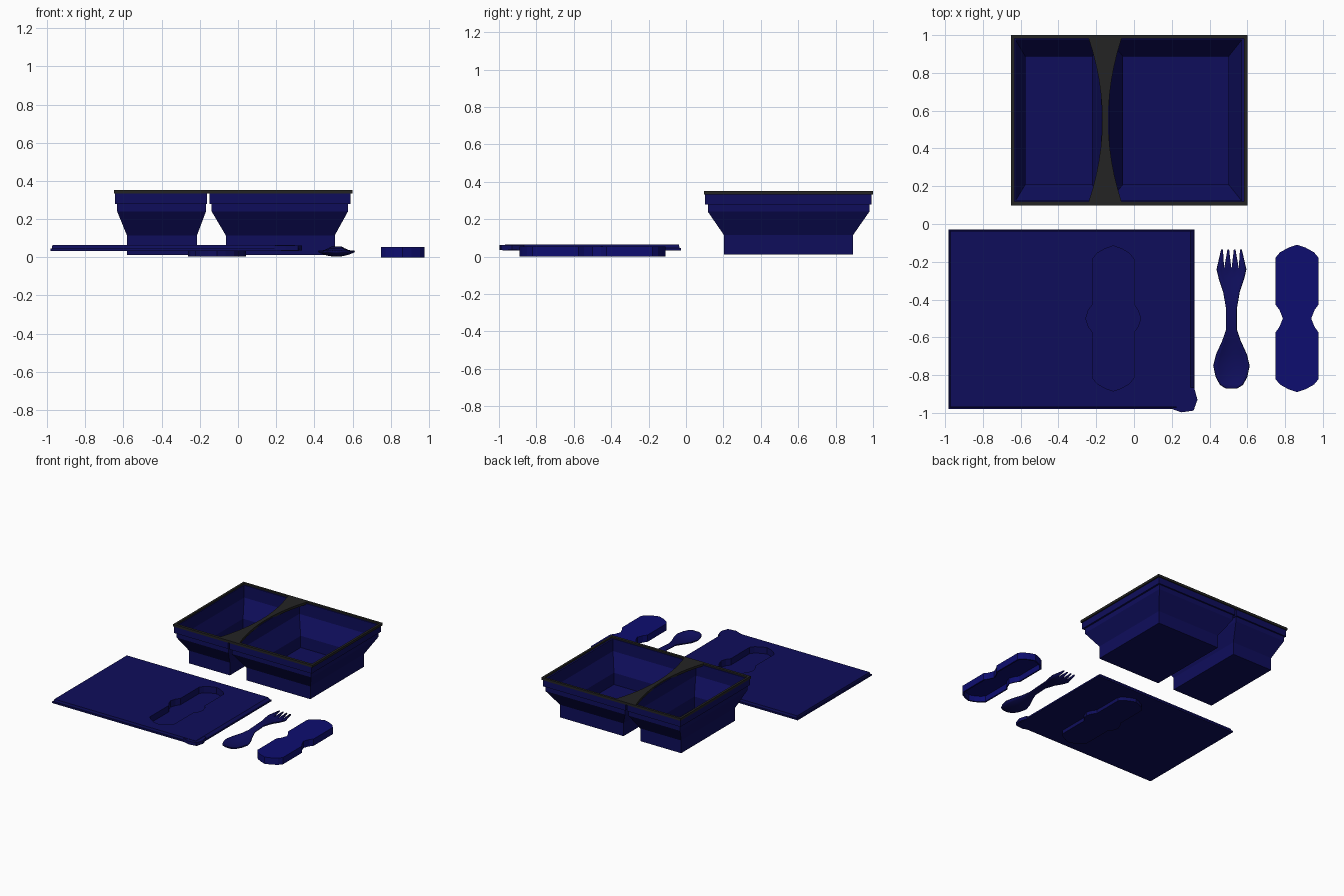
import bpy, bmesh

cube = bpy.data.objects.get("Cube")
if cube:
    bpy.data.objects.remove(cube, do_unlink=True)


def material(name, rgb):
    m = bpy.data.materials.new(name)
    m.use_nodes = True
    m.diffuse_color = (*rgb, 1)
    m.node_tree.nodes["Principled BSDF"].inputs["Base Color"].default_value = (*rgb, 1)
    return m


NAVY = material("navy plastic", (0.0045, 0.0042, 0.105))
BLUE = material("bright blue plastic", (0.004, 0.004, 0.16))
GREY = material("charcoal rim", (0.017, 0.017, 0.017))


def finish(name, bm, mat):
    bmesh.ops.recalc_face_normals(bm, faces=bm.faces)
    me = bpy.data.meshes.new(name)
    bm.to_mesh(me)
    bm.free()
    me.materials.append(mat)
    ob = bpy.data.objects.new(name, me)
    bpy.context.collection.objects.link(ob)
    return ob


def add_loop(bm, pts, z):
    return [bm.verts.new((x, y, z)) for x, y in pts]


def bridge(bm, a, b):
    n = len(a)
    for i in range(n):
        j = (i + 1) % n
        bm.faces.new((a[i], a[j], b[j], b[i]))


def loft(name, loops, mat):
    """Skin a list of (outline, z) loops and close both ends."""
    bm = bmesh.new()
    rings = [add_loop(bm, pts, z) for pts, z in loops]
    for a, b in zip(rings, rings[1:]):
        bridge(bm, a, b)
    bm.faces.new(rings[0])
    bm.faces.new(rings[-1])
    return finish(name, bm, mat)


def holed_plate(name, lower, upper, holes, z0, z1, mat):
    """Slab between two outlines, pierced by holes."""
    bm = bmesh.new()
    pairs = [(lower, upper)] + [(h, h) for h in holes]
    rings = [(add_loop(bm, a, z0), add_loop(bm, b, z1)) for a, b in pairs]
    for side in (0, 1):
        edges = []
        for ring in rings:
            r = ring[side]
            edges += [bm.edges.new((r[i - 1], r[i])) for i in range(len(r))]
        bmesh.ops.triangle_fill(bm, use_beauty=True, edges=edges)
    for a, b in rings:
        bridge(bm, a, b)
    return finish(name, bm, mat)


def rect(x0, x1, y0, y1, inset=0.0):
    x0, x1, y0, y1 = x0 + inset, x1 - inset, y0 + inset, y1 - inset
    return [(x0, y0), (x1, y0), (x1, y1), (x0, y1)]


# Two stepped, tapered food compartments
def compartment(name, collar, body, floor):
    t = 0.007
    loft(name, [
        (rect(*floor, t), 0.02), (rect(*floor, t), 0.115),
        (rect(*body, t), 0.24), (rect(*body, t), 0.34),
        (rect(*collar), 0.34), (rect(*collar), 0.28),
        (rect(*body), 0.28), (rect(*body), 0.24),
        (rect(*floor), 0.115), (rect(*floor), 0.012)], NAVY)


compartment("small_compartment", (-0.645, -0.163, 0.102, 0.992),
            (-0.633, -0.168, 0.117, 0.98), (-0.582, -0.215, 0.203, 0.893))
compartment("large_compartment", (-0.15, 0.59, 0.102, 0.992),
            (-0.138, 0.576, 0.117, 0.98), (-0.064, 0.507, 0.203, 0.893))


# Rim with a divider that flares at both ends
def opening(x_side, x_mid, x_end, y0=0.118, y1=0.982, steps=12):
    pts = [(x_side, y1), (x_side, y0)]
    for i in range(steps + 1):
        s = i / steps
        bow = abs(2 * s - 1) ** 2
        pts.append((x_mid + (x_end - x_mid) * bow, y0 + (y1 - y0) * s))
    return pts


outer = rect(-0.65, 0.60, 0.097, 1.0)
holes = [opening(-0.632, -0.168, -0.24), opening(0.582, -0.136, -0.066)]
holed_plate("divided_rim", outer, outer, holes, 0.333, 0.352, GREY)


# Mirrored outline shared by the cutlery pocket and its cover
def cutlery_outline(cx, shoulder, waist, size=1.0):
    quarter = [(0.045, 0.375), (0.09, 0.35), (0.115, 0.32),
               (0.115, 0.075), (shoulder, 0.045)]
    right = [(0, 0.39)] + quarter + [(waist, 0)]
    right += [(x, -y) for x, y in reversed(quarter)] + [(0, -0.39)]
    full = right + [(-x, y) for x, y in reversed(right[1:-1])]
    grow = size - 1
    return [(cx + x * (1 + grow), -0.5 + y * (1 + grow * 0.3)) for x, y in full]


# Lid: flange, raised panel, sunken pocket and pull tab
pocket = cutlery_outline(-0.11, 0.138, 0.153)
pocket_inner = cutlery_outline(-0.11, 0.138, 0.153, 0.95)
flange = rect(-0.983, 0.32, -0.98, -0.028)
holed_plate("lid_flange", flange, flange, [pocket], 0.034, 0.046, NAVY)
holed_plate("lid_panel", rect(-0.976, 0.317, -0.972, -0.034),
            rect(-0.972, 0.298, -0.968, -0.038), [pocket], 0.046, 0.064, NAVY)
loft("lid_pocket", [(pocket_inner, 0.012), (pocket_inner, 0.064),
                    (pocket, 0.064), (pocket, 0.005)], NAVY)
tab = [(0.19, -0.975), (0.25, -0.997), (0.315, -0.988),
       (0.336, -0.93), (0.318, -0.865), (0.297, -0.865), (0.297, -0.96)]
loft("lid_tab", [(tab, 0.036), (tab, 0.062)], NAVY)

# Cutlery cover, open underneath
cover = cutlery_outline(0.863, 0.093, 0.075)
cover_inner = cutlery_outline(0.863, 0.093, 0.075, 0.9)
loft("cutlery_cover", [(cover_inner, 0.046), (cover_inner, 0.0),
                       (cover, 0.0), (cover, 0.055)], BLUE)

# Spork: dished stations of (y, half width, edge height, dish depth)
stations = [(-0.87, 0.028, 0.035, 0.002), (-0.85, 0.06, 0.033, 0.012),
            (-0.81, 0.082, 0.032, 0.02), (-0.75, 0.095, 0.031, 0.024),
            (-0.69, 0.08, 0.032, 0.02), (-0.62, 0.048, 0.038, 0.01),
            (-0.56, 0.028, 0.046, 0.002), (-0.45, 0.028, 0.052, 0.0),
            (-0.36, 0.043, 0.044, 0.005), (-0.29, 0.066, 0.034, 0.012),
            (-0.24, 0.078, 0.03, 0.015)]
bm = bmesh.new()
cols, cx = 8, 0.516
rows = []
for y, w, z, dish in stations:
    us = [2 * i / cols - 1 for i in range(cols + 1)]
    rows.append([bm.verts.new((cx + u * w, y, z - dish * (1 - u * u))) for u in us])
for a, b in zip(rows, rows[1:]):
    for i in range(cols):
        bm.faces.new((a[i], a[i + 1], b[i + 1], b[i]))
for i in range(0, cols, 2):
    l, m, r = rows[-1][i:i + 3]
    tx = cx + (m.co.x - cx) * 0.85
    tips = [bm.verts.new((tx + s * 0.004, -0.135, 0.034)) for s in (-1, 0, 1)]
    bm.faces.new((l, m, tips[1], tips[0]))
    bm.faces.new((m, r, tips[2], tips[1]))
spork = finish("spork", bm, NAVY)
solid = spork.modifiers.new("thickness", "SOLIDIFY")
solid.thickness = 0.008
solid.offset = 0
for p in spork.data.polygons:
    p.use_smooth = True
